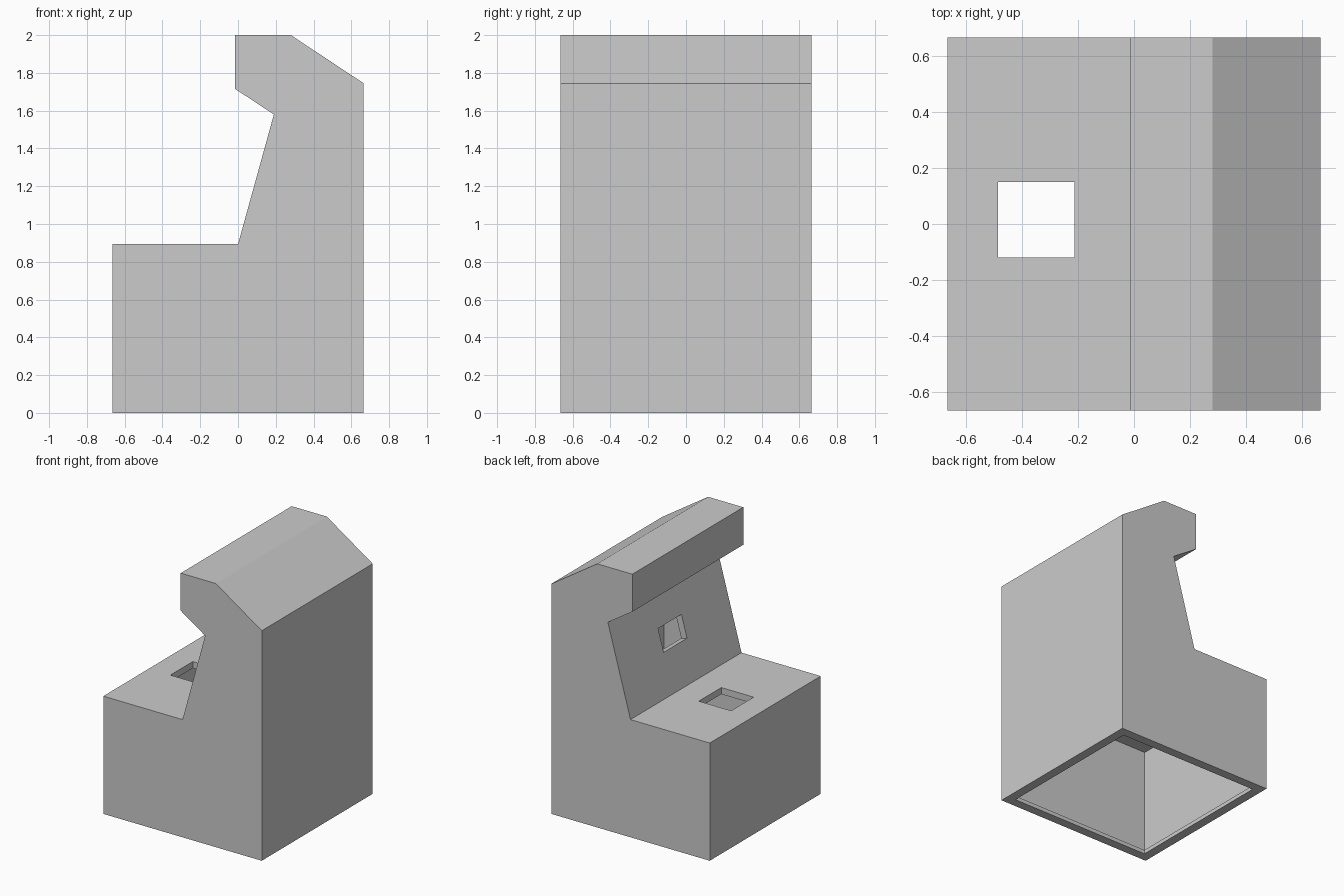
import bpy, bmesh, math
from mathutils import Vector, Matrix

cube = bpy.data.objects.get("Cube")
if cube:
    bpy.data.objects.remove(cube, do_unlink=True)

WALL, LIP, LIP_HEIGHT = 0.05, 0.07, 0.03
HALF = 0.665

grey = bpy.data.materials.new("plain_grey")
grey.use_nodes = True
grey.diffuse_color = (0.6, 0.6, 0.6, 1)
grey.node_tree.nodes["Principled BSDF"].inputs["Base Color"].default_value = (0.6, 0.6, 0.6, 1)


def add_object(name, bm):
    bmesh.ops.recalc_face_normals(bm, faces=bm.faces[:])
    mesh = bpy.data.meshes.new(name)
    bm.to_mesh(mesh)
    bm.free()
    mesh.materials.append(grey)
    obj = bpy.data.objects.new(name, mesh)
    bpy.context.collection.objects.link(obj)
    return obj


def prism(name, profile, half_depth):
    """Extrude an (x, z) profile along y."""
    bm = bmesh.new()
    face = bm.faces.new([bm.verts.new((x, -half_depth, z)) for x, z in profile])
    out = bmesh.ops.extrude_face_region(bm, geom=[face])
    verts = [g for g in out["geom"] if isinstance(g, bmesh.types.BMVert)]
    bmesh.ops.translate(bm, verts=verts, vec=(0, 2 * half_depth, 0))
    return add_object(name, bm)


def box(name, center, size, tilt=0):
    bm = bmesh.new()
    bmesh.ops.create_cube(bm, size=1, matrix=Matrix.Translation(center)
                          @ Matrix.Rotation(tilt, 4, 'Y') @ Matrix.Diagonal((*size, 1)))
    return add_object(name, bm)


def inset(profile, t):
    """Move each edge of a counter-clockwise profile inward by t."""
    pts = [Vector(p) for p in profile]
    result = []
    for i, p in enumerate(pts):
        a = (p - pts[i - 1]).normalized()
        b = (pts[(i + 1) % len(pts)] - p).normalized()
        na, nb = Vector((-a.y, a.x)), Vector((-b.y, b.x))
        result.append(p + (na + nb) * (t / (1 + na.dot(nb))))
    return result


def cut(target, cutter):
    mod = target.modifiers.new("cut", 'BOOLEAN')
    mod.operation, mod.solver, mod.object = 'DIFFERENCE', 'EXACT', cutter
    cutter.hide_render = True
    bpy.context.view_layer.objects.active = target
    bpy.ops.object.modifier_apply(modifier=mod.name)
    bpy.data.objects.remove(cutter, do_unlink=True)


# Side outline of the cabinet, counter-clockwise
outline = [(-HALF, 0), (HALF, 0), (HALF, 1.745), (0.28, 2), (-0.015, 2),
           (-0.015, 1.715), (0.19, 1.58), (0, 0.893), (-HALF, 0.893)]
cabinet = prism("cabinet_shell", outline, HALF)

# Hollow inside, kept above the bottom lip
cavity = inset(outline, WALL)
for p in cavity[:2]:
    p.y = LIP_HEIGHT
cut(cabinet, prism("cavity", cavity, HALF - WALL))

# Open bottom inside the lip
opening = 2 * (HALF - LIP)
cut(cabinet, box("bottom_opening", (0, 0, 0), (opening, opening, 0.2)))

# Square hole through the shelf
cut(cabinet, box("shelf_hole", (-0.348, 0.015, 0.87), (0.272, 0.27, 0.2)))

# Hole through the sloped panel, square to its surface
tilt = math.atan2(0.19, 1.58 - 0.893)
cut(cabinet, box("panel_hole", (0.104, 0.012, 1.27), (0.2, 0.28, 0.175), tilt))
